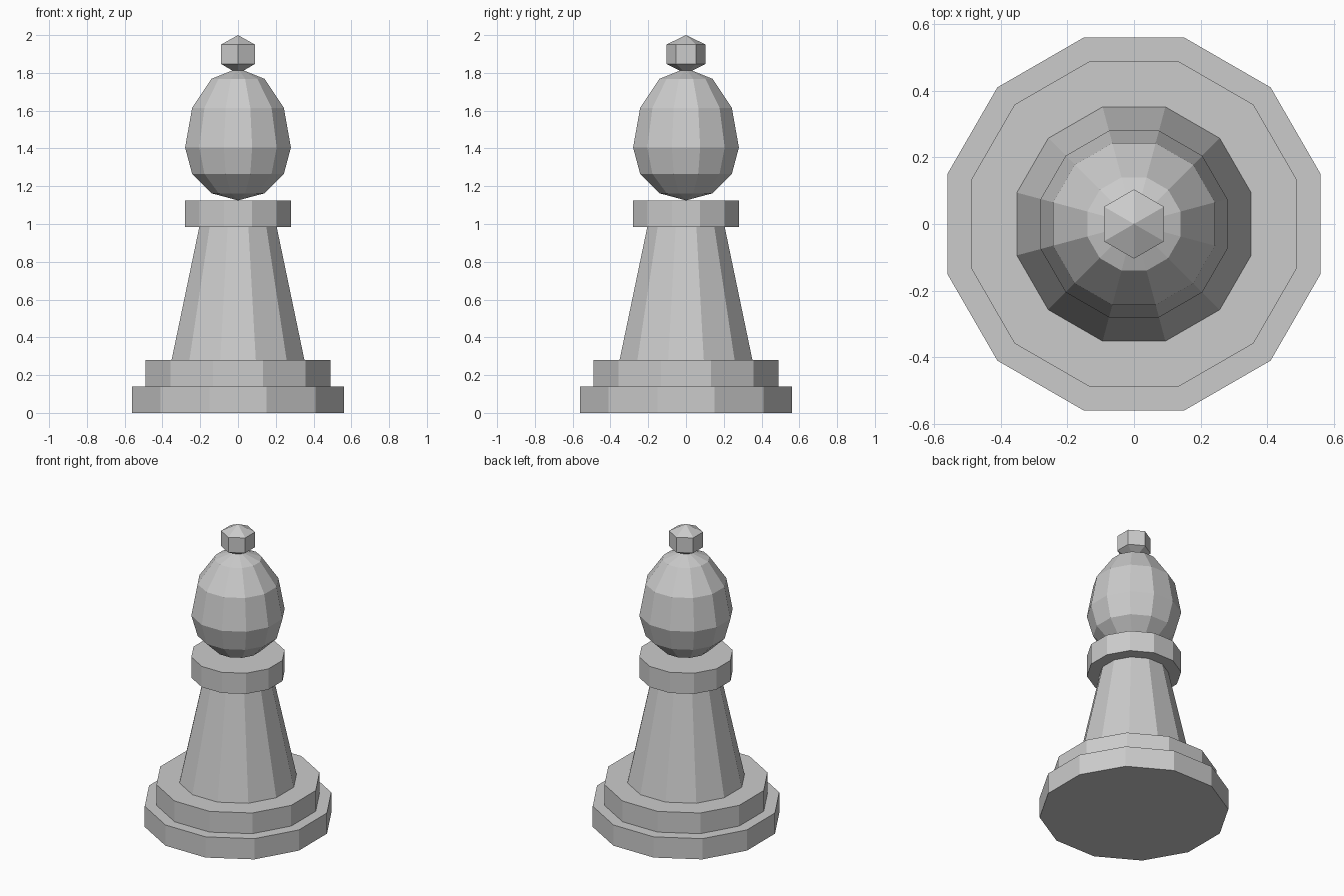
import bpy
from math import sin, cos, pi

cube = bpy.data.objects.get("Cube")
if cube:
    bpy.data.objects.remove(cube)

grey = bpy.data.materials.new("plain grey")
grey.use_nodes = True
colour = (0.6, 0.6, 0.6, 1)
grey.diffuse_color = colour
grey.node_tree.nodes["Principled BSDF"].inputs["Base Color"].default_value = colour


def finish(name):
    obj = bpy.context.object
    obj.name = name
    obj.data.materials.append(grey)
    return obj


def drum(name, bottom_radius, top_radius, low, high):
    """Twelve-sided drum with flats facing the axes."""
    bpy.ops.mesh.primitive_cone_add(
        vertices=12, radius1=bottom_radius, radius2=top_radius,
        depth=high - low, location=(0, 0, (low + high) / 2),
        rotation=(0, 0, pi / 12))
    finish(name)


def ball(name, sides, rings, radius, middle, below, above, turn):
    """Faceted ball with separate heights below and above its middle."""
    bpy.ops.mesh.primitive_uv_sphere_add(
        segments=sides, ring_count=rings, radius=1,
        location=(0, 0, middle), rotation=(0, 0, turn))
    obj = finish(name)
    for v in obj.data.vertices:
        v.co.x *= radius
        v.co.y *= radius
        v.co.z *= above if v.co.z > 0 else below


# Stepped foot
drum("base", 0.58, 0.58, 0, 0.14)
drum("base_step", 0.507, 0.507, 0.14, 0.28)

# Tapered stem and collar
drum("stem", 0.364, 0.212, 0.28, 0.985)
drum("collar", 0.29, 0.29, 0.985, 1.125)

# Head, taller above its widest ring, and the small six-sided finial
ball("head", 12, 6, 0.29, 1.405, 0.28, 0.42, pi / 12)
ball("finial", 6, 3, 0.12, 1.9, 0.105, 0.1, 0)
